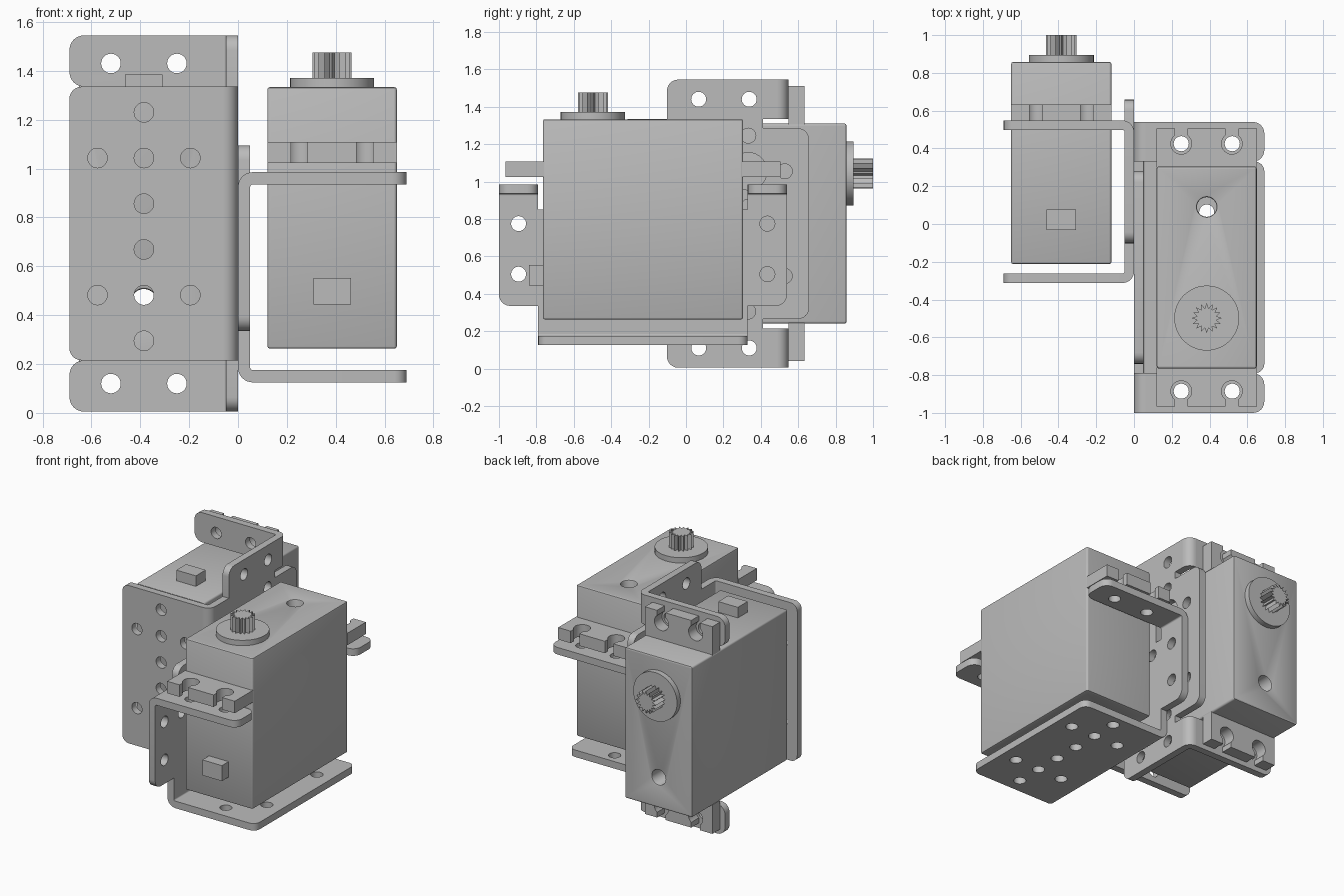
import bpy, bmesh
from math import sin, cos, pi
from mathutils import Matrix, Vector

if "Cube" in bpy.data.objects:
    bpy.data.objects.remove(bpy.data.objects["Cube"])

grey = bpy.data.materials.new("mid_grey")
grey.use_nodes = True
COLOUR = (0.5, 0.5, 0.5, 1)
grey.diffuse_color = COLOUR
grey.node_tree.nodes["Principled BSDF"].inputs["Base Color"].default_value = COLOUR

T = 0.05        # sheet thickness
BEND = 0.06     # outer bend radius
MID = 0.385     # middle of a servo, measured from the bracket back
PLATE, EAR, TOP = 0.56, 0.77, 0.86   # half widths and height of a bracket


def rounded(corners):
    """Outline from (a, b, radius) corners, rounding those with a radius."""
    pts = []
    for i, (a, b, r) in enumerate(corners):
        p = Vector((a, b))
        if not r:
            pts.append(p)
            continue
        d0 = (Vector(corners[i - 1][:2]) - p).normalized()
        d1 = (Vector(corners[(i + 1) % len(corners)][:2]) - p).normalized()
        centre = p + (d0 + d1) * r
        for k in range(7):
            t = k / 6 * pi / 2
            pts.append(centre - d1 * r * cos(t) - d0 * r * sin(t))
    return pts


def rect(a0, a1, b0, b1, r=0, r_far=None):
    far = r if r_far is None else r_far
    return rounded([(a0, b0, r), (a1, b0, far), (a1, b1, far), (a0, b1, r)])


def circle(a, b, r, n=28):
    return [Vector((a + r * cos(2 * pi * k / n), b - r * sin(2 * pi * k / n))) for k in range(n)]


def prism(bm, outline, lo, hi, axes, holes=(), bevel=0):
    """Extrude a holed outline; axes gives the order (first, second, depth)."""
    cu = bpy.data.curves.new("outline", 'CURVE')
    cu.dimensions, cu.fill_mode = '2D', 'BOTH'
    cu.extrude = (hi - lo) / 2 - bevel
    cu.bevel_depth, cu.offset, cu.bevel_resolution = bevel, -bevel, 1
    for loop in [outline, *holes]:
        sp = cu.splines.new('POLY')
        sp.points.add(len(loop) - 1)
        for q, p in zip(sp.points, loop):
            q.co = (p.x, p.y, 0, 1)
        sp.use_cyclic_u = True
    ob = bpy.data.objects.new("outline", cu)
    bpy.context.collection.objects.link(ob)
    dg = bpy.context.evaluated_depsgraph_get()
    me = bpy.data.meshes.new_from_object(ob.evaluated_get(dg))
    part = bmesh.new()
    part.from_mesh(me)
    bmesh.ops.remove_doubles(part, verts=part.verts, dist=1e-5)
    for v in part.verts:
        src, out = (v.co.x, v.co.y, v.co.z + (lo + hi) / 2), Vector()
        for value, axis in zip(src, axes):
            out["xyz".index(axis)] = value
        v.co = out
    bmesh.ops.recalc_face_normals(part, faces=part.faces)
    tmp = bpy.data.meshes.new("tmp")
    part.to_mesh(tmp)
    part.free()
    bm.from_mesh(tmp)
    bpy.data.objects.remove(ob)
    bpy.data.curves.remove(cu)
    bpy.data.meshes.remove(me)
    bpy.data.meshes.remove(tmp)


def finish(bm, name, matrix):
    bm.transform(matrix)
    if matrix.determinant() < 0:
        bmesh.ops.reverse_faces(bm, faces=bm.faces)
    me = bpy.data.meshes.new(name)
    bm.to_mesh(me)
    bm.free()
    me.materials.append(grey)
    ob = bpy.data.objects.new(name, me)
    bpy.context.collection.objects.link(ob)
    bpy.ops.object.select_all(action='DESELECT')
    ob.select_set(True)
    bpy.context.view_layer.objects.active = ob
    bpy.ops.object.shade_smooth_by_angle(angle=0.6)


def bend(bm, h, sign, y0, y1):
    """Quarter-round sheet bend between the back and a plate."""
    arc = [(cos(k / 16 * pi), sin(k / 16 * pi)) for k in range(9)]
    ring = [Vector((BEND - r * c, h + sign * r * s))
            for r, a in ((BEND, arc), (BEND - T, arc[::-1])) for c, s in a]
    prism(bm, ring, y0, y1, "xzy")


def bracket(name, matrix):
    bm = bmesh.new()
    hole = 0.04
    # base plate with its horn hole pattern
    holes = [circle(MID, -0.455 + 0.187 * k, hole) for k in range(6)]
    holes += [circle(MID + s * 0.19, y, hole) for s in (-1, 1) for y in (-0.268, 0.293)]
    prism(bm, rect(BEND, 0.69, -PLATE, PLATE, 0, 0.05), 0, T, "xyz", holes)
    bend(bm, BEND, -1, -PLATE, PLATE)
    # back sheet with side wings, slits and a middle tab
    half = [(PLATE, BEND, 0), (PLATE, 0.21, 0), (EAR, 0.21, 0.06), (EAR, TOP - BEND, 0),
            (PLATE, TOP - BEND, 0), (PLATE, 0.725, 0), (0.51, 0.725, 0), (0.51, 0.97, 0.06)]
    corners = half + [(-a, b, r) for a, b, r in reversed(half)]
    holes = [circle(s * 0.665, h, hole) for s in (-1, 1) for h in (0.38, 0.65)]
    holes += [circle(y, 0.645, hole) for y in (-0.47, -0.09, 0.1, 0.285, 0.47)]
    holes += [circle(s * 0.28, h, hole) for s in (-1, 1) for h in (0.455, 0.84)]
    holes.append(circle(-0.28, 0.645, 0.1))
    prism(bm, rounded(corners), 0, T, "yzx", holes)
    # mounting ears
    for lo, hi in ((-EAR, -PLATE), (PLATE, EAR)):
        holes = [circle(x, (lo + hi) / 2 * 0.985, hole) for x in (0.25, 0.52)]
        prism(bm, rect(BEND, 0.69, lo, hi, 0, 0.06), TOP - T, TOP, "xyz", holes)
        bend(bm, TOP - BEND, 1, lo, hi)
    finish(bm, name, matrix)


def flange(s):
    """Mounting flange with two keyhole slots open to the outside."""
    pts = [Vector((0.12, s * 0.53)), Vector((0.12, s * 0.735))]
    for x in (0.25, 0.518):
        pts.append(Vector((x - 0.034, s * 0.735)))
        for k in range(21):
            t = pi / 2 + 0.67 + k / 20 * (2 * pi - 1.34)
            pts.append(Vector((x + 0.055 * cos(t), s * (0.655 + 0.055 * sin(t)))))
        pts.append(Vector((x + 0.034, s * 0.735)))
    return pts + [Vector((0.65, s * 0.735)), Vector((0.65, s * 0.53))]


def servo(name, matrix):
    base, top, shaft = 0.10, 1.17, -0.268
    # case with a through hole
    bm = bmesh.new()
    prism(bm, rect(0.12, 0.65, -0.535, 0.535, 0.013), base, top, "xyz",
          [circle(MID, 0.32, 0.052)], bevel=0.01)
    finish(bm, name + "_case", matrix)
    # flanges and cable stub
    bm = bmesh.new()
    for s in (-1, 1):
        prism(bm, flange(s), 0.86, 0.945, "xyz")
    finish(bm, name + "_flanges", matrix)
    bm = bmesh.new()
    prism(bm, rect(MID - 0.077, MID + 0.077, 0.28, 0.39), -0.61, -0.53, "xzy")
    finish(bm, name + "_cable_stub", matrix)
    # output boss and splined shaft
    bm = bmesh.new()
    prism(bm, circle(MID, shaft, 0.172, 48), top - 0.005, 1.208, "xyz")
    finish(bm, name + "_output_boss", matrix)
    bm = bmesh.new()
    teeth = 16
    star = [Vector((MID + r * cos(pi * k / teeth), shaft + r * sin(pi * k / teeth)))
            for k in range(2 * teeth) for r in [(0.08, 0.052)[k % 2]]]
    prism(bm, star, 1.2, 1.312, "xyz")
    finish(bm, name + "_splined_shaft", matrix)


# upright unit on the left, and its mirrored twin lying with the shaft to the back
upright = Matrix.Translation((0, -0.23, 0.125))
lying = Matrix(((-1, 0, 0, 0), (0, 0, 1, -0.312), (0, -1, 0, 0.775), (0, 0, 0, 1)))
bracket("upright_bracket", upright)
bracket("lying_bracket", lying)
servo("upright_servo", upright @ Matrix.Translation((0, 0, 0.038)))
servo("lying_servo", lying)
